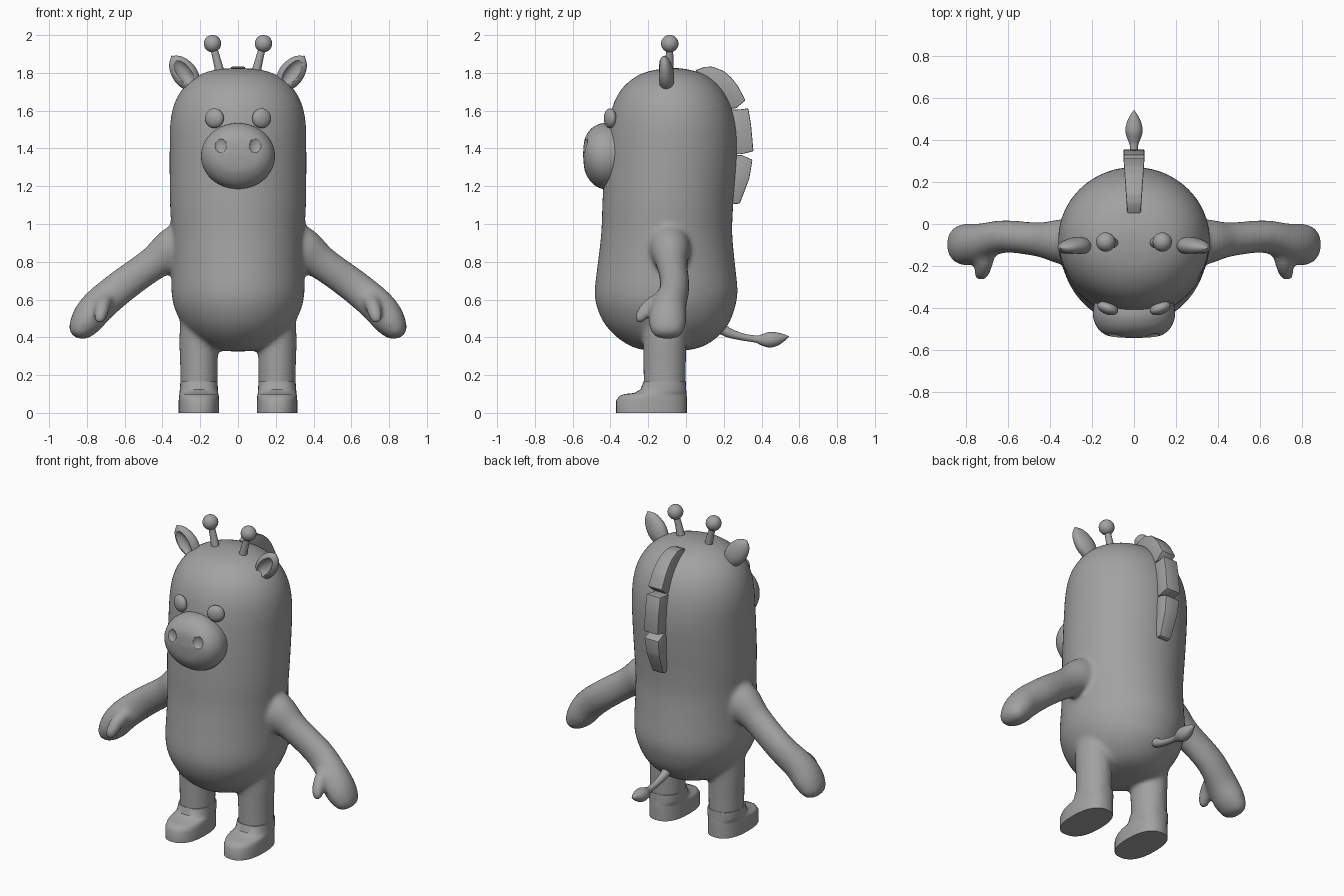
import bpy, bmesh, math
from mathutils import Vector, Matrix

if "Cube" in bpy.data.objects:
    bpy.data.objects.remove(bpy.data.objects["Cube"])

X, Y, Z = Vector((1, 0, 0)), Vector((0, 1, 0)), Vector((0, 0, 1))
grey = bpy.data.materials.new("plain grey")
grey.diffuse_color = (0.36, 0.36, 0.36, 1)
grey.use_nodes = True
grey.node_tree.nodes["Principled BSDF"].inputs["Base Color"].default_value = grey.diffuse_color


def finish(name, bm, angle=50):
    bmesh.ops.recalc_face_normals(bm, faces=bm.faces)
    me = bpy.data.meshes.new(name)
    bm.to_mesh(me)
    bm.free()
    ob = bpy.data.objects.new(name, me)
    bpy.context.collection.objects.link(ob)
    me.materials.append(grey)
    select(ob)
    bpy.ops.object.shade_smooth_by_angle(angle=math.radians(angle))
    return ob


def select(*obs):
    bpy.ops.object.select_all(action='DESELECT')
    for o in obs:
        o.select_set(True)
    bpy.context.view_layer.objects.active = obs[0]


def smooth_rows(rows, n):
    """Catmull-Rom subdivision of the section list."""
    out = []
    for i in range(len(rows) - 1):
        p = [rows[max(0, min(len(rows) - 1, i + k))] for k in (-1, 0, 1, 2)]
        for j in range(n):
            t = j / n
            out.append([0.5 * (2 * b + (c - a) * t + (2 * a - 5 * b + 4 * c - d) * t * t
                               + (3 * b - a - 3 * c + d) * t ** 3) for a, b, c, d in zip(*p)])
    return out + [list(rows[-1])]


def loft(name, rows, ref, axis=None, side=1, n=4, seg=32, power=2.0, angle=50):
    """Rows are x, y, z, half size across, half size along ref; side=-1 mirrors."""
    rows = smooth_rows(rows, n)
    bm, rings = bmesh.new(), []
    pts = [Vector(r[:3]) for r in rows]
    for i, r in enumerate(rows):
        t = axis or (pts[min(i + 1, len(pts) - 1)] - pts[max(i - 1, 0)]).normalized()
        u = ref.cross(t).normalized()
        ring = []
        for k in range(seg):
            a = 2 * math.pi * k / seg
            c, s = math.cos(a), math.sin(a)
            c, s = (math.copysign(abs(q) ** (2 / power), q) for q in (c, s))
            p = pts[i] + u * (max(r[3], .002) * c) + ref * (max(r[4], .002) * s)
            ring.append(bm.verts.new((p.x * side, p.y, p.z)))
        rings.append(ring)
    for a, b in zip(rings, rings[1:]):
        for k in range(seg):
            bm.faces.new((a[k], a[(k + 1) % seg], b[(k + 1) % seg], b[k]))
    bm.faces.new(rings[0])
    bm.faces.new(rings[-1])
    return finish(name, bm, angle)


def ball(name, loc, size, rot=Matrix()):
    bm = bmesh.new()
    m = Matrix.Translation(loc) @ rot @ Matrix.Diagonal((*size, 1))
    bmesh.ops.create_uvsphere(bm, u_segments=28, v_segments=16, radius=1, matrix=m)
    return finish(name, bm)


def carve(ob, cutter):
    m = ob.modifiers.new("dent", 'BOOLEAN')
    m.operation, m.solver, m.object = 'DIFFERENCE', 'EXACT', cutter
    select(ob)
    bpy.ops.object.modifier_apply(modifier=m.name)
    bpy.data.objects.remove(cutter)


# Body: z, half width, front y, back y
profile = [(.325, .01, -.12, -.10), (.331, .10, -.21, .0), (.352, .17, -.29, .09),
           (.40, .235, -.365, .165), (.47, .295, -.43, .225), (.56, .338, -.472, .26),
           (.65, .352, -.483, .273), (.80, .35, -.466, .258), (.95, .352, -.449, .245),
           (1.1, .36, -.443, .25), (1.25, .362, -.436, .263), (1.4, .362, -.426, .272),
           (1.52, .36, -.412, .264), (1.62, .343, -.39, .24), (1.70, .305, -.352, .2),
           (1.76, .25, -.295, .145), (1.80, .18, -.225, .08), (1.82, .1, -.14, .0),
           (1.826, .01, -.06, -.04)]
body = loft("body", [(0, (f + b) / 2, z, w, (b - f) / 2) for z, w, f, b in profile],
            Y, axis=Z, seg=64)

# Arms, thumbs and legs, fused into the body
arm = [(.20, -.085, .93, .13, .10), (.34, -.085, .865, .118, .108), (.45, -.075, .79, .09, .083),
       (.62, -.06, .667, .09, .078), (.74, -.09, .565, .092, .092), (.80, -.098, .49, .086, .1),
       (.842, -.098, .432, .062, .085), (.857, -.098, .408, .035, .055), (.862, -.098, .399, .0, .0)]
thumb = [(.70, -.11, .61, .045, .045), (.715, -.19, .565, .042, .042), (.727, -.235, .515, .034, .036),
         (.732, -.247, .485, .022, .025), (.733, -.25, .468, .0, .0)]
leg = [(.207, -.113, .10, .099, .112), (.207, -.113, .25, .1, .113),
       (.207, -.113, .38, .104, .116), (.20, -.11, .52, .105, .13)]
parts = [body]
for s in (1, -1):
    parts += [loft("arm", arm, Y, side=s), loft("thumb", thumb, X, side=s),
              loft("leg", leg, Y, axis=Z, side=s)]
select(*parts)
bpy.ops.object.join()
rm = body.modifiers.new("fuse", 'REMESH')
rm.mode, rm.voxel_size = 'VOXEL', .013
sm = body.modifiers.new("soften", 'SMOOTH')
sm.factor, sm.iterations = .5, 12
for name in ("fuse", "soften"):
    bpy.ops.object.modifier_apply(modifier=name)
body.data.materials.clear()
body.data.materials.append(grey)
bpy.ops.object.shade_smooth()

# Muzzle with two nostril dents
muzzle = loft("muzzle", [(0, -.36, 1.36, .185, .165), (0, -.41, 1.36, .195, .174),
                         (0, -.45, 1.36, .194, .172), (0, -.49, 1.362, .178, .152),
                         (0, -.52, 1.365, .15, .118), (0, -.538, 1.367, .105, .075),
                         (0, -.545, 1.368, .0, .0)], Z, axis=-Y, seg=48)
for s in (1, -1):
    carve(muzzle, ball("nostril_cutter", (s * .092, -.54, 1.42), (.034, .022, .043),
                       Matrix.Rotation(s * .25, 4, 'Z') @ Matrix.Rotation(s * .15, 4, 'Y')))

# Foot: z, front y, back y, half width
foot = [(0, -.37, .005, .107), (.065, -.37, .005, .107), (.09, -.352, .004, .105),
        (.1, -.325, .003, .103), (.105, -.275, .002, .102), (.125, -.24, .001, .101),
        (.165, -.226, -.001, .098)]
# Ear sections along its length: fraction, half width, half thickness
ear = [(0, .03, .025), (.2, .052, .038), (.45, .066, .044), (.7, .058, .036),
       (.88, .036, .022), (1, .0, .0)]
e0, e1 = Vector((.215, -.10, 1.705)), Vector((.352, -.115, 1.89))
for s, tag in ((1, "right"), (-1, "left")):
    loft("foot_" + tag, [(.207, (f + b) / 2, z, w, (b - f) / 2) for z, f, b, w in foot],
         Y, axis=Z, side=s, n=1, power=2.4, angle=40)
    ball("eye_" + tag, (s * .125, -.402, 1.56), (.052, .03, .052), Matrix.Rotation(s * .35, 4, 'Z'))
    # Horns
    loft("horn_stem_" + tag, [(.09, -.09, 1.78, .026, .026), (.112, -.088, 1.87, .021, .021),
                              (.132, -.086, 1.945, .018, .018)], Y, side=s, seg=20)
    ball("horn_knob_" + tag, (s * .135, -.086, 1.955), (.046, .046, .046))
    # Ears hollowed at the front
    e = loft("ear_" + tag, [(*e0.lerp(e1, t), w, d) for t, w, d in ear], Y, side=s)
    mid = e0.lerp(e1, .52)
    carve(e, ball("ear_cutter", (s * mid.x, mid.y - .048, mid.z), (.04, .04, .085),
                  Matrix.Rotation(s * .64, 4, 'Y')))

# Mane tufts: side outlines in y, z
tufts = [[(.05, 1.815), (.10, 1.832), (.14, 1.833), (.20, 1.81), (.24, 1.775), (.275, 1.73),
          (.315, 1.655), (.265, 1.612), (.21, 1.61), (.12, 1.73)],
         [(.20, 1.605), (.268, 1.605), (.33, 1.612), (.345, 1.52), (.357, 1.385), (.295, 1.37),
          (.23, 1.37)],
         [(.23, 1.365), (.295, 1.365), (.352, 1.34), (.335, 1.24), (.285, 1.108), (.25, 1.105),
          (.22, 1.2)]]
for i, outline in enumerate(tufts):
    bm = bmesh.new()
    sides = []
    for s in (1, -1):
        sides.append([bm.verts.new((s * min(.05, .032 + .07 * max(y - .05, 0)
                                            , .038 + .06 * (z - 1.1)), y, z)) for y, z in outline])
    a, b = sides
    bm.faces.new(a)
    bm.faces.new(b)
    for k in range(len(a)):
        j = (k + 1) % len(a)
        bm.faces.new((a[k], a[j], b[j], b[k]))
    bmesh.ops.recalc_face_normals(bm, faces=bm.faces)
    bmesh.ops.bevel(bm, geom=bm.edges[:], offset=.006, segments=2, affect='EDGES', profile=.5)
    finish("mane_tuft_%d" % (i + 1), bm, 35)

# Tail with a pointed tuft
tail = [(.16, .47, .032), (.22, .427, .026), (.30, .402, .019), (.37, .391, .019), (.40, .387, .029),
        (.44, .387, .041), (.48, .392, .036), (.52, .4, .018), (.545, .404, .0)]
loft("tail", [(0, y, z, r, r) for y, z, r in tail], X, seg=24)
